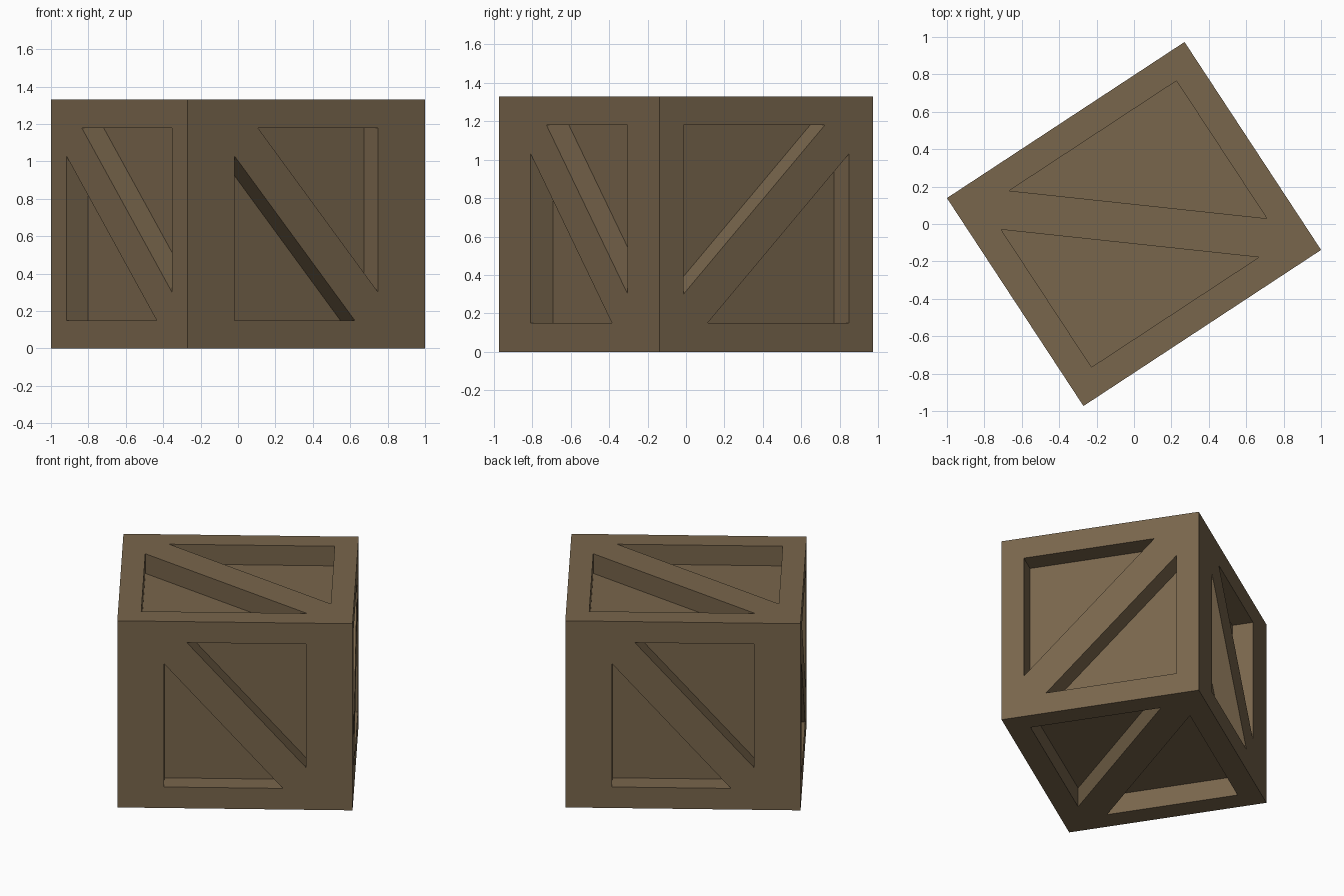
import bpy, bmesh, math
from mathutils import Vector, Matrix

if "Cube" in bpy.data.objects:
    bpy.data.objects.remove(bpy.data.objects["Cube"])

HALF = Vector((0.76, 0.665, 0.665))   # crate half sizes
DEPTH = 0.14                          # recess depth
GAP = 0.15                            # brace width along the recess sides
TURN = math.radians(33.3)

wood = bpy.data.materials.new("brown_wood")
wood.diffuse_color = (0.19, 0.132, 0.072, 1)
wood.use_nodes = True
wood.node_tree.nodes["Principled BSDF"].inputs["Base Color"].default_value = wood.diffuse_color

bm = bmesh.new()


def poly(points):
    bm.faces.new([bm.verts.new(p) for p in points])


def braced_side(n, side, s, t, margin_s, margin_t, slope):
    """One crate side: border, diagonal brace and two sunken triangles."""
    def pt(a, b):
        p = Vector((0, 0, 0))
        p[n], p[s], p[t] = side * HALF[n], a, b
        return p

    corners = [(-1, -slope), (1, -slope), (1, slope), (-1, slope)]
    outer = [pt(a * HALF[s], b * HALF[t]) for a, b in corners]
    inner = [pt(a * (HALF[s] - margin_s), b * (HALF[t] - margin_t)) for a, b in corners]
    inward = Vector((0, 0, 0))
    inward[n] = -side * DEPTH
    brace = []
    for start, mid, end in ((0, 1, 2), (2, 3, 0)):
        a = inner[start] + (inner[mid] - inner[start]).normalized() * GAP
        b = inner[end] + (inner[mid] - inner[end]).normalized() * GAP
        # border planks
        poly([outer[start], outer[mid], inner[mid], a])
        poly([outer[mid], outer[end], b, inner[mid]])
        # sunken panel and its walls
        tri = [a, inner[mid], b]
        poly([p + inward for p in tri])
        for i in range(3):
            p, q = tri[i], tri[(i + 1) % 3]
            poly([p, q, q + inward, p + inward])
        brace += [outer[start], a, b]
    # diagonal brace, flush with the border
    poly(brace)


# long sides, short sides, lid and base
braced_side(1, -1, 0, 2, 0.30, 0.15, -1)
braced_side(1, 1, 0, 2, 0.30, 0.15, 1)
for end in (-1, 1):
    braced_side(0, end, 1, 2, 0.15, 0.15, 1)
braced_side(2, 1, 0, 1, 0.15, 0.15, -1)
braced_side(2, -1, 0, 1, 0.15, 0.15, 1)

bmesh.ops.remove_doubles(bm, verts=bm.verts, dist=0.0005)
bmesh.ops.recalc_face_normals(bm, faces=bm.faces)
bm.transform(Matrix.Translation((0, 0, HALF.z)) @ Matrix.Rotation(TURN, 4, 'Z'))

mesh = bpy.data.meshes.new("crate")
bm.to_mesh(mesh)
bm.free()
mesh.materials.append(wood)
bpy.context.collection.objects.link(bpy.data.objects.new("crate", mesh))
